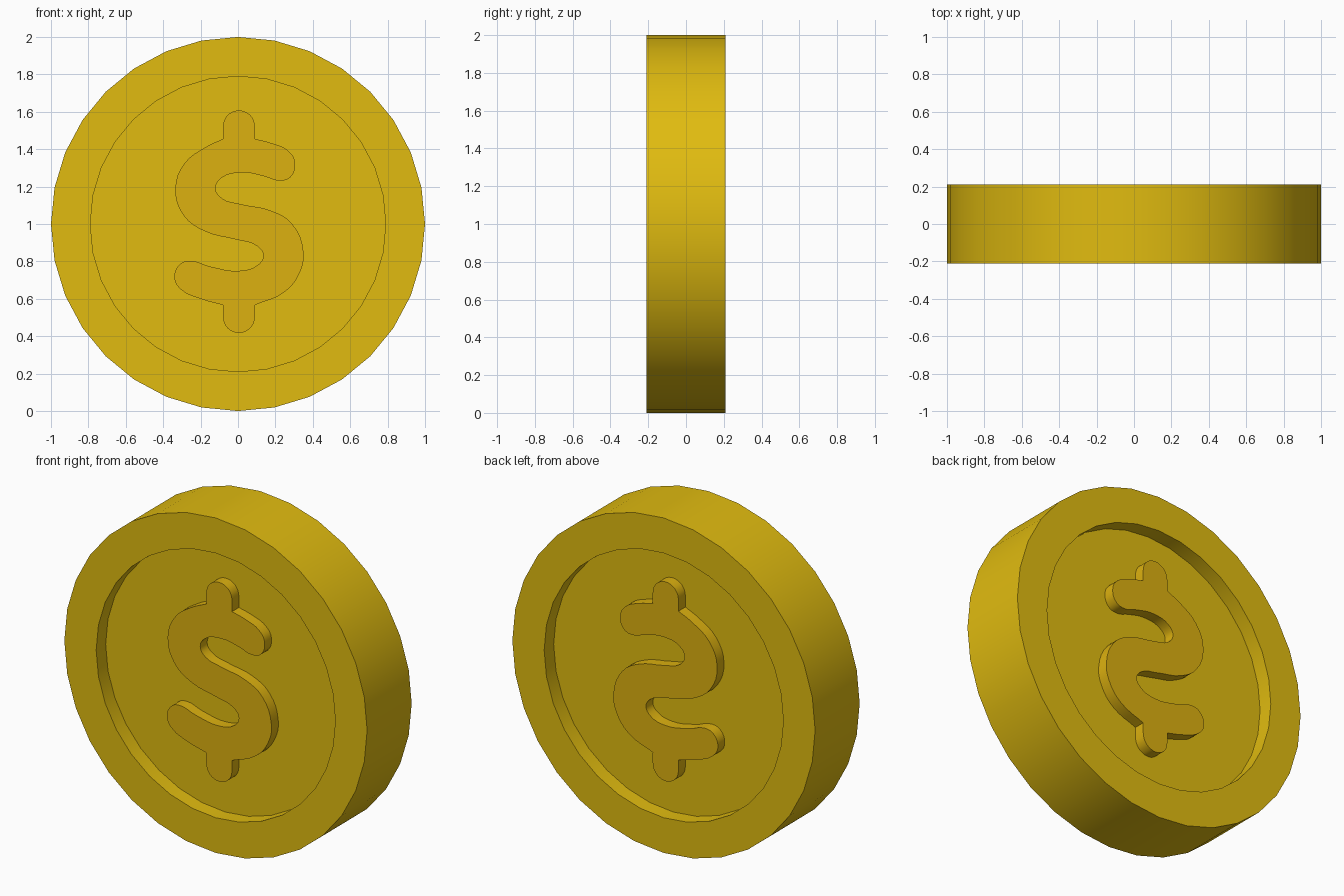
import bpy
import bmesh
from math import cos, sin, pi, radians
from mathutils import Vector

default_cube = bpy.data.objects.get("Cube")
if default_cube:
    bpy.data.objects.remove(default_cube, do_unlink=True)

SEGMENTS = 32
HALF_THICKNESS = 0.21
FLOOR = 0.12          # recessed face, distance from the middle plane
RELIEF = 0.185        # raised emblem, distance from the middle plane
INNER_RADIUS = 0.79
BAR_X, BAR_RADIUS = 0.005, 0.085


def make_material(name, colour):
    material = bpy.data.materials.new(name)
    material.use_nodes = True
    material.diffuse_color = (*colour, 1)
    shader = material.node_tree.nodes["Principled BSDF"]
    shader.inputs["Base Color"].default_value = (*colour, 1)
    return material


def select_only(obj):
    bpy.ops.object.select_all(action="DESELECT")
    obj.select_set(True)
    bpy.context.view_layer.objects.active = obj


def finish(obj, material):
    obj.data.materials.clear()
    obj.data.materials.append(material)
    select_only(obj)
    bpy.ops.object.shade_smooth_by_angle(angle=radians(30))


gold = make_material("gold", (0.75, 0.50, 0.005))
deep_gold = make_material("deep gold", (0.72, 0.44, 0.005))

# Coin body: half profile with raised rim, mirrored and spun about the y axis
half = [(0, FLOOR), (INNER_RADIUS, FLOOR),
        (INNER_RADIUS, HALF_THICKNESS), (1, HALF_THICKNESS)]
profile = [(r, -y) for r, y in half] + half[::-1]
bm = bmesh.new()
verts = [bm.verts.new((0, y, r)) for r, y in profile]
edges = [bm.edges.new(pair) for pair in zip(verts, verts[1:])]
bmesh.ops.spin(bm, geom=verts + edges, cent=(0, 0, 0), axis=(0, 1, 0),
               angle=2 * pi, steps=SEGMENTS)
bmesh.ops.remove_doubles(bm, verts=bm.verts, dist=0.0001)
bmesh.ops.recalc_face_normals(bm, faces=bm.faces)
bmesh.ops.translate(bm, verts=bm.verts, vec=Vector((0, 0, 1)))
mesh = bpy.data.meshes.new("coin_body")
bm.to_mesh(mesh)
bm.free()
coin = bpy.data.objects.new("coin_body", mesh)
bpy.context.collection.objects.link(coin)
finish(coin, gold)


# Raised emblem: rounded bar ends joined by the two sides of a double bend
def bar_end(centre_z, start):
    """Half circle of points, running clockwise from the start angle."""
    angles = [start - pi * i / 6 for i in range(7)]
    return [(BAR_X + BAR_RADIUS * cos(a), centre_z + BAR_RADIUS * sin(a))
            for a in angles]


right_side = [(.18, 1.432), (.27, 1.39), (.305, 1.33), (.28, 1.25),
              (.22, 1.232), (.14, 1.255), (.02, 1.275), (-.09, 1.245),
              (-.12, 1.19), (-.085, 1.137), (.01, 1.107), (.18, 1.07),
              (.29, 1), (.35, .85), (.33, .74), (.25, .637)]
left_side = [(-.2, .6), (-.305, .65), (-.34, .71), (-.31, .785),
             (-.255, .803), (-.15, .773), (.01, .75), (.105, .78),
             (.135, .83), (.105, .88), (-.015, .918), (-.175, .96),
             (-.29, 1.045), (-.335, 1.19), (-.285, 1.325), (-.175, 1.41)]
bar_right, bar_left = BAR_X + BAR_RADIUS, BAR_X - BAR_RADIUS
corners = [(bar_right, 1.455), (bar_right, .567),
           (bar_left, .567), (bar_left, 1.455)]
outline = (bar_end(1.522, pi) + corners[:1] + right_side + corners[1:2]
           + bar_end(.503, 0) + corners[2:3] + left_side + corners[3:])

curve = bpy.data.curves.new("raised_emblem", "CURVE")
curve.dimensions = "2D"
curve.fill_mode = "BOTH"
curve.extrude = RELIEF
curve.resolution_u = 4
spline = curve.splines.new("BEZIER")
spline.bezier_points.add(len(outline) - 1)
spline.use_cyclic_u = True
for point, (x, z) in zip(spline.bezier_points, outline):
    point.co = (x, z, 0)
    kind = "VECTOR" if (x, z) in corners else "AUTO"
    point.handle_left_type = point.handle_right_type = kind
emblem = bpy.data.objects.new("raised_emblem", curve)
bpy.context.collection.objects.link(emblem)
emblem.rotation_euler.x = radians(90)
select_only(emblem)
bpy.ops.object.convert(target="MESH")
emblem = bpy.context.view_layer.objects.active

# Weld the caps to the walls so the shading stays clean
bm = bmesh.new()
bm.from_mesh(emblem.data)
bmesh.ops.remove_doubles(bm, verts=bm.verts, dist=0.0001)
bmesh.ops.recalc_face_normals(bm, faces=bm.faces)
bm.to_mesh(emblem.data)
bm.free()
finish(emblem, deep_gold)
